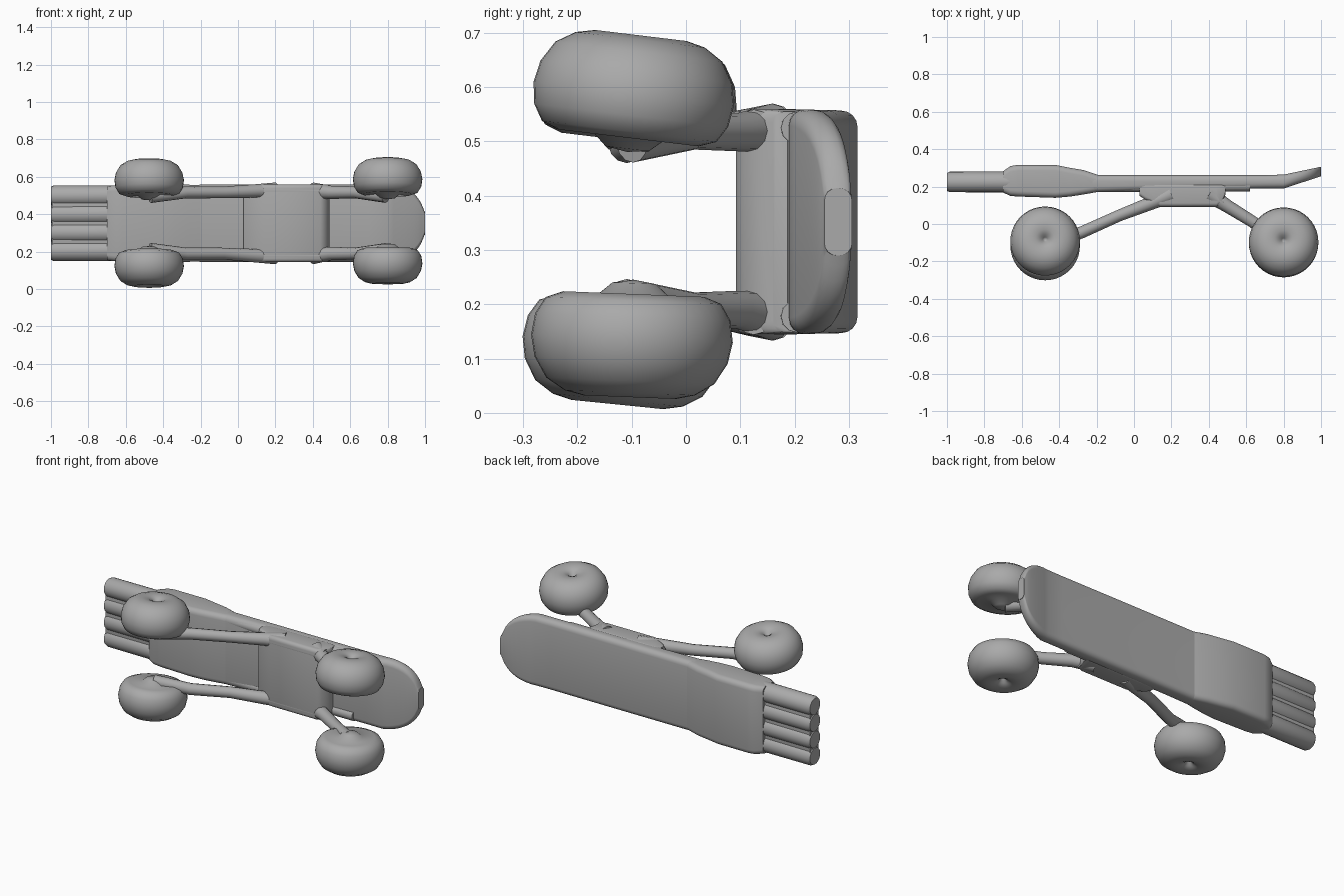
import bpy, bmesh, math
from mathutils import Vector

if "Cube" in bpy.data.objects:
    bpy.data.objects.remove(bpy.data.objects["Cube"])

grey = bpy.data.materials.new("mid grey")
grey.diffuse_color = (0.4, 0.4, 0.4, 1)
grey.use_nodes = True
grey.node_tree.nodes["Principled BSDF"].inputs["Base Color"].default_value = grey.diffuse_color
ZC = 0.352  # middle height of the upright board


def finish(name, bm, angle=40):
    bmesh.ops.remove_doubles(bm, verts=bm.verts, dist=1e-5)
    bmesh.ops.recalc_face_normals(bm, faces=bm.faces)
    me = bpy.data.meshes.new(name)
    bm.to_mesh(me)
    bm.free()
    me.materials.append(grey)
    ob = bpy.data.objects.new(name, me)
    bpy.context.collection.objects.link(ob)
    bpy.ops.object.select_all(action='DESELECT')
    ob.select_set(True)
    bpy.context.view_layer.objects.active = ob
    bpy.ops.object.shade_smooth_by_angle(angle=math.radians(angle))
    return ob


def skin(bm, rings):
    for a, b in zip(rings, rings[1:]):
        n = len(a)
        for i in range(n):
            bm.faces.new((a[i], a[(i + 1) % n], b[(i + 1) % n], b[i]))
    bm.faces.new(rings[0])
    bm.faces.new(rings[-1])


def loft(name, stations, round_to=0.03):
    """Rounded-rectangle sections along x: (x, y front, y back, half height)."""
    bm = bmesh.new()
    rings = []
    for x, y0, y1, h in stations:
        r = min(round_to, (y1 - y0) * 0.45, h * 0.9)
        ring = []
        for k, (cy, cz) in enumerate([(y1 - r, h - r), (y0 + r, h - r),
                                      (y0 + r, r - h), (y1 - r, r - h)]):
            for s in range(5):
                a = math.pi / 2 * (k + s / 4)
                ring.append(bm.verts.new((x, cy + r * math.cos(a), ZC + cz + r * math.sin(a))))
        rings.append(ring)
    skin(bm, rings)
    return finish(name, bm)


def tube(name, pts, radii, segs=12):
    pts = [Vector(p) for p in pts]
    bm = bmesh.new()
    rings = []
    for i, p in enumerate(pts):
        d = (pts[min(i + 1, len(pts) - 1)] - pts[max(i - 1, 0)]).normalized()
        u = d.cross(Vector((0, 0, 1))).normalized()
        v = d.cross(u)
        rings.append([bm.verts.new(p + radii[i] * (math.cos(t) * u + math.sin(t) * v))
                      for t in (2 * math.pi * k / segs for k in range(segs))])
    skin(bm, rings)
    return finish(name, bm)


# Long board with a rounded, curled nose
nose = [(0.80 + 0.2 * math.sin(t), t) for t in (math.pi / 2 * k / 10 for k in range(11))]
board = [(-0.40, 0.165, 0.27, 0.20), (-0.2, 0.17, 0.262, 0.206), (0.3, 0.185, 0.262, 0.207),
         (0.7, 0.19, 0.262, 0.207)]
for x, t in nose:
    k = (x - 0.8) / 0.2
    board.append((x, 0.19 + 0.065 * k, 0.264 + 0.042 * k, 0.207 * max(math.cos(t) ** 0.8, 0.3)))
loft("board", board)

# Thicker sleeve around the board
loft("sleeve", [(-0.70, 0.168, 0.282, 0.198), (-0.66, 0.15, 0.31, 0.203), (-0.62, 0.147, 0.316, 0.205),
                (-0.42, 0.14, 0.316, 0.205), (-0.34, 0.147, 0.300, 0.206), (-0.27, 0.158, 0.288, 0.206),
                (-0.19, 0.172, 0.262, 0.205)])

# Four side-by-side tubes at the square end, joined by a thin core
for i in range(4):
    z = ZC - 0.147 + 0.098 * i
    tube("end_tube", [(-1.0, 0.225, z), (-0.985, 0.225, z), (-0.64, 0.225, z)], [0.048, 0.055, 0.056], 20)
loft("end_core", [(-0.995, 0.187, 0.263, 0.17), (-0.64, 0.187, 0.263, 0.17)])

# Raised block on the front of the board that carries the arms
loft("mount_block", [(0.03, 0.15, 0.22, 0.203), (0.06, 0.13, 0.22, 0.207), (0.14, 0.092, 0.22, 0.208),
                     (0.44, 0.092, 0.22, 0.208), (0.47, 0.11, 0.22, 0.207), (0.49, 0.16, 0.22, 0.203)], 0.02)

# Wheel profile: radius, distance outward from the middle
PROFILE = [(0, -0.118), (0.04, -0.112), (0.065, -0.09), (0.13, -0.092), (0.162, -0.08), (0.180, -0.05),
           (0.186, -0.01), (0.178, 0.03), (0.155, 0.068), (0.12, 0.09), (0.085, 0.098), (0.05, 0.094),
           (0.025, 0.083), (0.012, 0.065), (0, 0.055)]


def wheel(name, centre, side, tilt):
    bm = bmesh.new()
    vs = [bm.verts.new((r, 0, z * side)) for r, z in PROFILE]
    es = [bm.edges.new(p) for p in zip(vs, vs[1:])]
    bmesh.ops.spin(bm, geom=vs + es, cent=(0, 0, 0), axis=(0, 0, 1), angle=2 * math.pi, steps=40)
    ob = finish(name, bm, 60)
    ob.location = centre
    ob.rotation_euler = (tilt, 0, 0)


wheel("upper_left_wheel", (-0.475, -0.09, 0.592), 1, -0.12)
wheel("upper_right_wheel", (0.80, -0.095, 0.598), 1, -0.12)
wheel("lower_left_wheel", (-0.475, -0.117, 0.113), -1, -0.10)
wheel("lower_right_wheel", (0.80, -0.10, 0.127), -1, -0.04)

# Arms from the mount block to the wheel hubs, above and below
for side, z_hub, z_mid, z_in in (("upper", 0.495, 0.517, 0.525), ("lower", 0.212, 0.19, 0.178)):
    tube(side + "_left_arm", [(-0.47, -0.11, z_hub), (-0.28, -0.045, z_mid), (-0.08, 0.045, z_mid),
                              (0.10, 0.115, z_in), (0.20, 0.16, z_in)], [0.035, 0.032, 0.031, 0.036, 0.045])
    tube(side + "_right_arm", [(0.79, -0.10, z_hub), (0.63, 0.015, z_mid), (0.50, 0.095, z_mid),
                               (0.40, 0.16, z_in)], [0.034, 0.032, 0.035, 0.045])
    # Rail joining the two arms
    tube(side + "_rail", [(0.10, 0.125, z_in), (0.48, 0.125, z_in)], [0.034, 0.034])
    # Side rib along the board
    tube(side + "_rib", [(-0.25, 0.20, z_in), (0.62, 0.205, z_in)], [0.03, 0.03])
